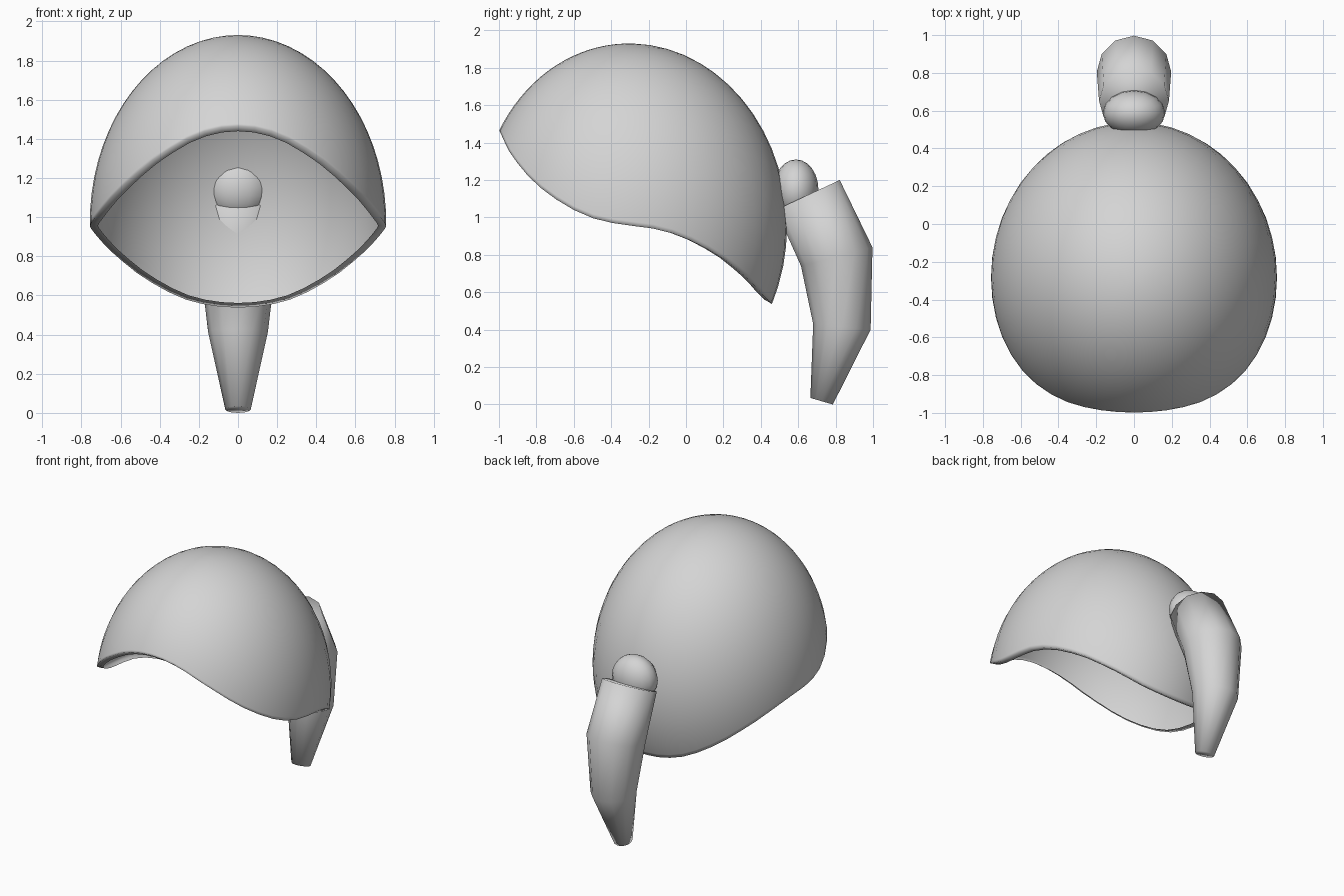
import bpy, bmesh, math
from mathutils import Vector

if "Cube" in bpy.data.objects:
    bpy.data.objects.remove(bpy.data.objects["Cube"])

grey = bpy.data.materials.new("plain_grey")
grey.diffuse_color = (0.66, 0.66, 0.66, 1)
grey.use_nodes = True
grey.node_tree.nodes["Principled BSDF"].inputs["Base Color"].default_value = grey.diffuse_color


def finish(name, bm):
    for f in bm.faces:
        f.smooth = True
    bmesh.ops.recalc_face_normals(bm, faces=bm.faces)
    mesh = bpy.data.meshes.new(name)
    bm.to_mesh(mesh)
    bm.free()
    mesh.materials.append(grey)
    ob = bpy.data.objects.new(name, mesh)
    bpy.context.collection.objects.link(ob)
    return ob


def bridge(bm, a, b):
    n = len(a)
    for i in range(n):
        j = (i + 1) % n
        bm.faces.new((a[i], a[j], b[j], b[i]))


# Cap shell: thin ellipsoid trimmed along a curved rim (y, z)
RIM = [(-1.0, 1.47), (-0.95, 1.36), (-0.88, 1.26), (-0.8, 1.175), (-0.7, 1.1),
       (-0.6, 1.04), (-0.46, 0.98), (-0.3, 0.957), (-0.13, 0.935), (0.0, 0.89),
       (0.1, 0.84), (0.2, 0.78), (0.3, 0.7), (0.36, 0.645), (0.42, 0.575), (0.47, 0.527)]


def rim_height(y):
    if y <= RIM[0][0]:
        return RIM[0][1]
    for (y0, z0), (y1, z1) in zip(RIM, RIM[1:]):
        if y <= y1:
            return z0 + (z1 - z0) * (y - y0) / (y1 - y0)
    return RIM[-1][1]


def shell_point(phi, theta, k=1.0):
    ux = k * math.sin(theta) * math.cos(phi)
    uy = k * math.sin(theta) * math.sin(phi)
    uz = k * math.cos(theta)
    return Vector((0.757 * ux, -0.283 + 0.823 * uy, 0.973 - 0.023 * uy + 0.957 * uz))


def rim_angle(phi):
    lo, hi = 0.0, 2.6
    for _ in range(40):
        mid = (lo + hi) / 2
        p = shell_point(phi, mid)
        if p.z > rim_height(p.y):
            lo = mid
        else:
            hi = mid
    return lo


SEGS, ROWS = 48, 18
phis = [2 * math.pi * i / SEGS for i in range(SEGS)]
ends = [rim_angle(p) for p in phis]
bm = bmesh.new()
pole = bm.verts.new(shell_point(0, 0))
steps = [r / ROWS for r in range(1, ROWS)] + [0.985, 1.0]
rows = [[bm.verts.new(shell_point(p, e * s)) for p, e in zip(phis, ends)] for s in steps]
# Narrow lip folded inward along the rim
rows.append([bm.verts.new(shell_point(p, e, 0.945)) for p, e in zip(phis, ends)])
for i in range(SEGS):
    bm.faces.new((pole, rows[0][i], rows[0][(i + 1) % SEGS]))
for a, b in zip(rows, rows[1:]):
    bridge(bm, a, b)
finish("cap_shell", bm)

# Knot at the back, set partly through the shell
bm = bmesh.new()
bmesh.ops.create_uvsphere(bm, u_segments=16, v_segments=12, radius=1)
for v in bm.verts:
    v.co = Vector((0.165 * v.co.x, 0.588 + 0.12 * v.co.y, 1.15 + 0.16 * v.co.z))
finish("hair_knot", bm)

# Hanging tail: tapered tube, rings given by front (y, z), back (y, z), half width
RINGS = [((0.48, 1.04), (0.822, 1.2), 0.185),
         ((0.615, 0.74), (0.997, 0.84), 0.197),
         ((0.68, 0.43), (0.987, 0.4), 0.153),
         ((0.665, 0.035), (0.785, 0.0), 0.065)]
bm = bmesh.new()
loops = []
for f, b, w in RINGS:
    f, b = Vector((0, *f)), Vector((0, *b))
    mid, half = (f + b) / 2, (b - f) / 2
    loops.append([bm.verts.new(mid + half * math.cos(t) + Vector((w * math.sin(t), 0, 0)))
                  for t in (2 * math.pi * i / 12 for i in range(12))])
for a, b in zip(loops, loops[1:]):
    bridge(bm, a, b)
bm.faces.new(loops[0])
bm.faces.new(loops[-1])
finish("hair_tail", bm)
